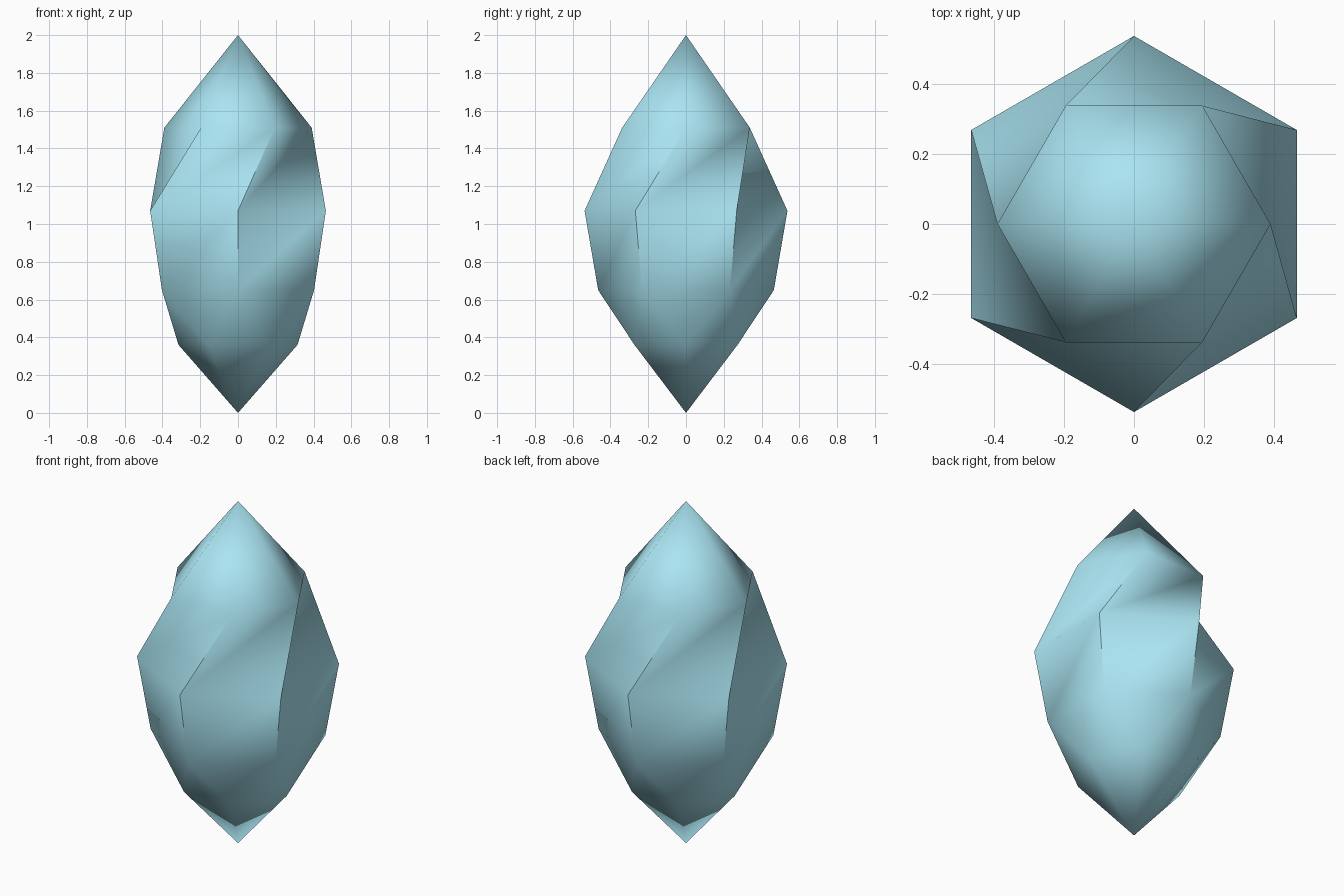
import bpy, bmesh, math

if "Cube" in bpy.data.objects:
    bpy.data.objects.remove(bpy.data.objects["Cube"])

SIDES = 6
# radius, height, starting angle of each ring, from bottom to top
RINGS = [(0.315, 0.36, 0), (0.465, 0.65, -30), (0.537, 1.07, -30), (0.39, 1.51, 0)]

bm = bmesh.new()


def ring(radius, z, start):
    pts = []
    for i in range(SIDES):
        a = math.radians(start + i * 360 / SIDES)
        pts.append(bm.verts.new((radius * math.cos(a), radius * math.sin(a), z)))
    return pts


rings = [ring(*r) for r in RINGS]
bottom_tip = bm.verts.new((0, 0, 0))
top_tip = bm.verts.new((0, 0, 2))

for i in range(SIDES):
    j = (i + 1) % SIDES
    # pointed ends
    bm.faces.new((bottom_tip, rings[0][j], rings[0][i]))
    bm.faces.new((top_tip, rings[3][i], rings[3][j]))
    # bands: the same diagonal everywhere gives the twisted, notched shoulder
    for low, high in zip(rings, rings[1:]):
        bm.faces.new((low[i], low[j], high[j]))
        bm.faces.new((low[i], high[j], high[i]))

bm.normal_update()
mesh = bpy.data.meshes.new("crystal")
bm.to_mesh(mesh)
bm.free()
crystal = bpy.data.objects.new("crystal", mesh)
bpy.context.collection.objects.link(crystal)

# pale blue colour
mat = bpy.data.materials.new("pale_blue")
mat.diffuse_color = (0.40, 0.78, 0.89, 1)
mat.use_nodes = True
mat.node_tree.nodes["Principled BSDF"].inputs["Base Color"].default_value = mat.diffuse_color
mesh.materials.append(mat)

# soft facets with sharp long edges
bpy.context.view_layer.objects.active = crystal
crystal.select_set(True)
bpy.ops.object.shade_smooth_by_angle(angle=math.radians(50))
